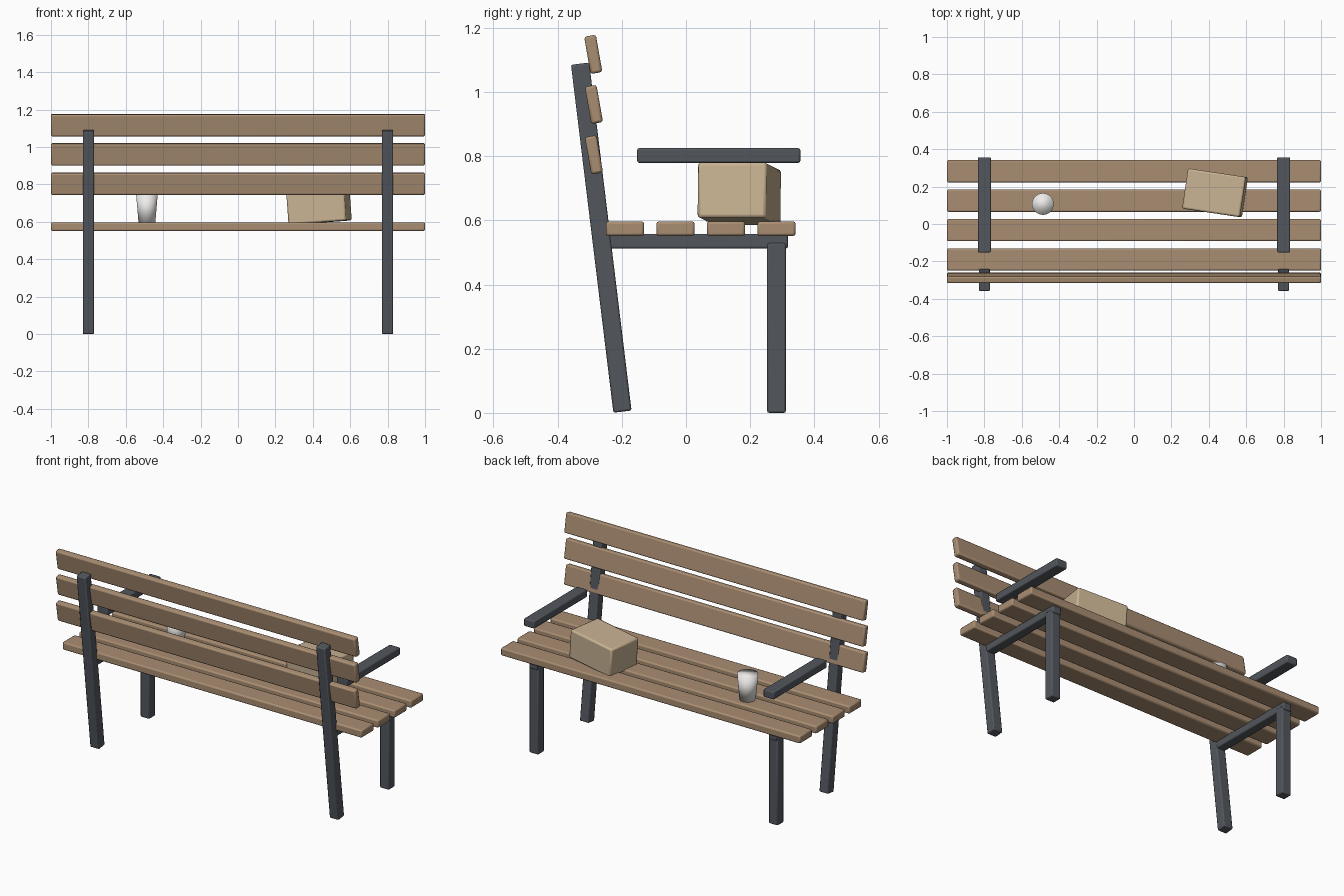
import bpy
from math import radians, atan2, hypot

if "Cube" in bpy.data.objects:
    bpy.data.objects.remove(bpy.data.objects["Cube"])


def material(name, color):
    m = bpy.data.materials.new(name)
    m.diffuse_color = (*color, 1)
    m.use_nodes = True
    m.node_tree.nodes["Principled BSDF"].inputs["Base Color"].default_value = m.diffuse_color
    return m


WOOD = material("wood", (0.40, 0.27, 0.17))
METAL = material("dark_metal", (0.085, 0.095, 0.11))
CARD = material("cardboard", (0.58, 0.45, 0.29))
WHITE = material("cup_white", (0.85, 0.84, 0.82))


def bar(name, size, loc, mat, rot=(0, 0, 0), bevel=0.006):
    bpy.ops.mesh.primitive_cube_add(size=1, location=loc)
    ob = bpy.context.object
    ob.name = name
    ob.scale = size
    bpy.ops.object.transform_apply(location=False, rotation=False, scale=True)
    ob.rotation_euler = rot
    mod = ob.modifiers.new("soft_edges", "BEVEL")
    mod.width = bevel
    mod.segments = 2
    ob.data.materials.append(mat)
    bpy.ops.object.shade_smooth_by_angle(angle=radians(30))
    return ob


# seat slats
for i in range(4):
    bar(f"seat_slat_{i + 1}", (2, 0.119, 0.046), (0, -0.190 + i * 0.1573, 0.574), WOOD, bevel=0.008)

# backrest slats, leaning backwards
for i, (y, z) in enumerate([(-0.287, 0.804), (-0.287, 0.961), (-0.289, 1.117)]):
    bar(f"back_slat_{i + 1}", (2, 0.037, 0.118), (0, y, z), WOOD, (radians(10), 0, 0), 0.008)

# metal side frames
y0, z0, y1, z1 = -0.198, 0.004, -0.330, 1.088
lean = atan2(y0 - y1, z1 - z0)
for side, x in (("left", -0.8), ("right", 0.8)):
    bar(f"back_post_{side}", (0.06, 0.057, hypot(y1 - y0, z1 - z0)),
        (x, (y0 + y1) / 2, (z0 + z1) / 2), METAL, (lean, 0, 0))
    bar(f"front_leg_{side}", (0.06, 0.058, 0.53), (x, 0.282, 0.265), METAL)
    bar(f"seat_rail_{side}", (0.055, 0.575, 0.046), (x, 0.030, 0.535), METAL)
    bar(f"armrest_{side}", (0.07, 0.508, 0.046), (x, 0.102, 0.802), METAL)

# parcel resting slightly crooked on the seat
bar("parcel", (0.313, 0.217, 0.174), (0.433, 0.166, 0.683), CARD,
    (0, radians(-4.2), radians(-8.5)), 0.01)

# tapered cup
bpy.ops.mesh.primitive_cone_add(vertices=32, radius1=0.045, radius2=0.058, depth=0.155,
                                location=(-0.487, 0.107, 0.6735))
cup = bpy.context.object
cup.name = "cup"
cup.data.materials.append(WHITE)
bpy.ops.object.shade_smooth()
